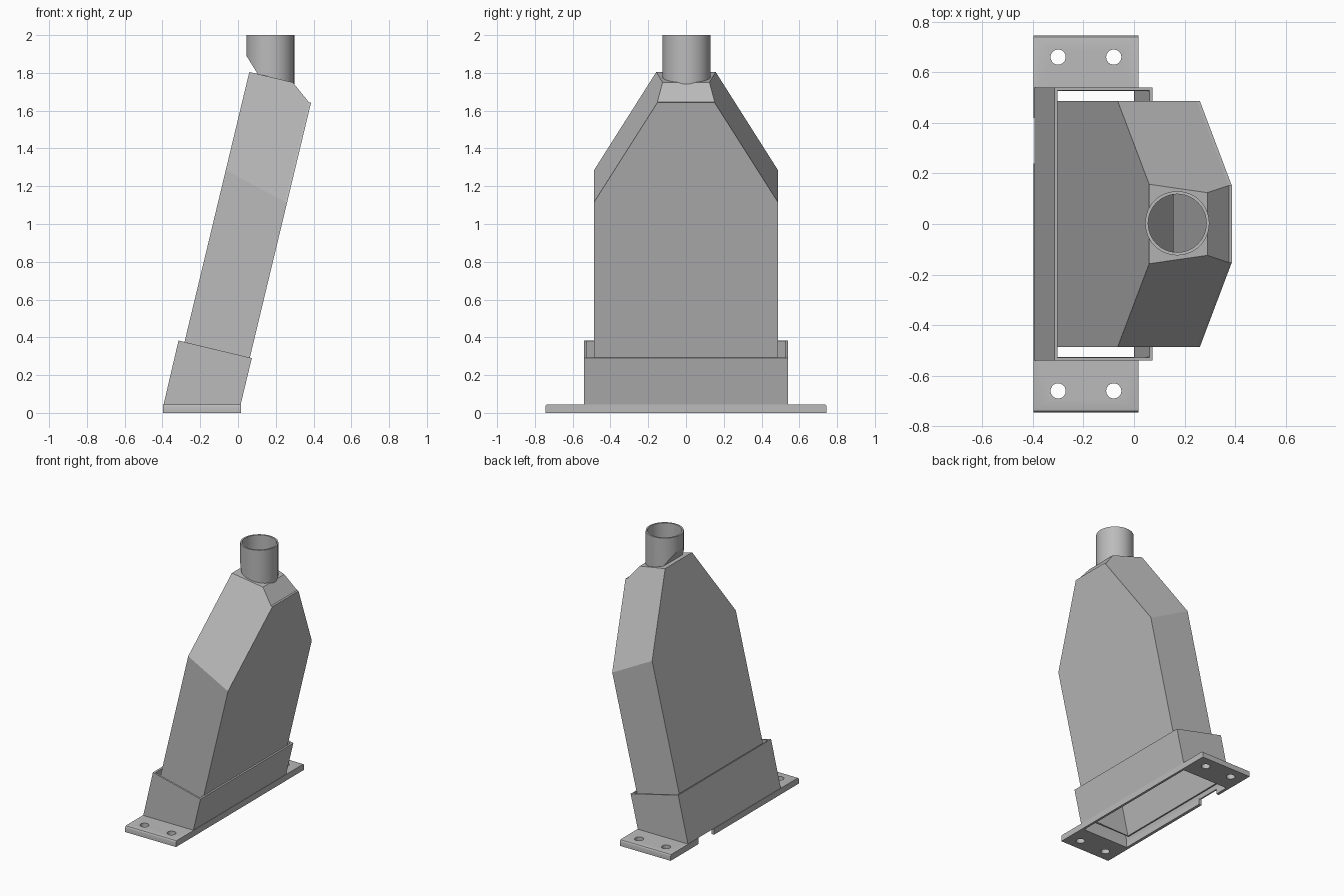
import bpy, bmesh, math
from mathutils import Matrix, Vector

cube = bpy.data.objects.get("Cube")
if cube:
    bpy.data.objects.remove(cube, do_unlink=True)

grey = bpy.data.materials.new("painted grey metal")
grey.use_nodes = True
grey.diffuse_color = (0.5, 0.5, 0.5, 1)
grey.node_tree.nodes["Principled BSDF"].inputs["Base Color"].default_value = (0.5, 0.5, 0.5, 1)

LEAN = 0.24       # sideways run per unit of height
WALL = 0.013


def finish(name, bm, recalc=True):
    if recalc:
        bmesh.ops.recalc_face_normals(bm, faces=bm.faces[:])
    me = bpy.data.meshes.new(name)
    bm.to_mesh(me)
    bm.free()
    ob = bpy.data.objects.new(name, me)
    bpy.context.collection.objects.link(ob)
    me.materials.append(grey)
    return ob


def from_faces(name, faces, recalc=True):
    bm = bmesh.new()
    for f in faces:
        bm.faces.new([bm.verts.new(p) for p in f])
    bmesh.ops.remove_doubles(bm, verts=bm.verts[:], dist=0.0005)
    return finish(name, bm, recalc)


def box(name, x0, x1, y0, y1, z0, z1):
    bm = bmesh.new()
    bmesh.ops.create_cube(bm, size=1)
    for v in bm.verts:
        v.co = Vector(((x0 + x1) / 2 + v.co.x * (x1 - x0),
                       (y0 + y1) / 2 + v.co.y * (y1 - y0),
                       (z0 + z1) / 2 + v.co.z * (z1 - z0)))
    return finish(name, bm)


def cylinder(name, x, y, r, z0, z1, caps=True, slant=False, sides=48):
    bm = bmesh.new()
    bmesh.ops.create_cone(bm, cap_ends=caps, segments=sides, radius1=r, radius2=r,
                          depth=z1 - z0, matrix=Matrix.Translation((x, y, (z0 + z1) / 2)))
    if slant:   # slanted cut where the pipe overhangs the back, closed by a plate
        cut = bmesh.ops.bisect_plane(bm, geom=bm.verts[:] + bm.edges[:] + bm.faces[:],
                                     plane_co=(0.045, 0, 1.89), plane_no=(-0.105, 0, -0.065),
                                     clear_outer=True)["geom_cut"]
        rim = sorted((v for v in cut if isinstance(v, bmesh.types.BMVert)),
                     key=lambda v: math.atan2(v.co.y, x - v.co.x))
        bm.faces.new(rim)
    return finish(name, bm)


def apply_modifiers(ob):
    bpy.context.view_layer.update()
    dg = bpy.context.evaluated_depsgraph_get()
    me = bpy.data.meshes.new_from_object(ob.evaluated_get(dg))
    ob.modifiers.clear()
    ob.data = me


def thicken(ob, offset=-1, wall=WALL):
    m = ob.modifiers.new("thickness", "SOLIDIFY")
    m.thickness, m.offset, m.use_even_offset = wall, offset, True
    apply_modifiers(ob)


def cut(ob, cutter):
    cutter.hide_render = True
    m = ob.modifiers.new("cut", "BOOLEAN")
    m.operation, m.solver, m.object = "DIFFERENCE", "EXACT", cutter
    apply_modifiers(ob)
    bpy.data.objects.remove(cutter, do_unlink=True)


def smooth(ob):
    bpy.ops.object.select_all(action="DESELECT")
    ob.select_set(True)
    bpy.context.view_layer.objects.active = ob
    bpy.ops.object.shade_smooth_by_angle(angle=math.radians(30))


# Base plate: rounded ends, bolt holes, central opening with an edge notch
base = box("base_plate", -0.397, 0.017, -0.745, 0.745, 0, 0.045)
bm = bmesh.new()
bm.from_mesh(base.data)
ends = [e for e in bm.edges if all(v.co.z > 0.04 for v in e.verts)
        and abs(e.verts[0].co.y - e.verts[1].co.y) < 0.01]
bmesh.ops.bevel(bm, geom=ends, offset=0.012, segments=3, profile=0.5, affect="EDGES")
bm.to_mesh(base.data)
bm.free()
cut(base, box("opening", -0.375, 0.0, -0.525, 0.525, -0.1, 0.2))
cut(base, box("notch", -0.5, -0.35, 0.24, 0.42, -0.1, 0.2))
for hx in (-0.30, -0.08):
    for hy in (-0.66, 0.66):
        cut(base, cylinder("bolt_hole", hx, hy, 0.03, -0.1, 0.2, sides=32))
smooth(base)


# Leaning socket collar, open at top and bottom
def back_front(z_back, z_front, x_back, x_front, y):
    return (x_back, y, z_back), (x_front, y, z_front)


W = 0.54
low = back_front(0.044, 0.044, -0.394, 0.014, -W) + back_front(0.044, 0.044, -0.394, 0.014, W)
top = back_front(0.383, 0.29, -0.315, 0.073, -W) + back_front(0.383, 0.29, -0.315, 0.073, W)
ring = (0, 1, 3, 2)
collar = from_faces("socket_collar", [
    (low[a], low[b], top[b], top[a]) for a, b in zip(ring, ring[1:] + ring[:1])])
thicken(collar)


# Leaning hollow body
def back(y, z):
    return (0.06 + LEAN * (z - 1.805), y, z)


def front(y, z):
    return (0.375 + LEAN * (z - 1.645), y, z)


def outline(side, z_shoulder, z_top, half_top):
    half = [(0.487, 0.06), (0.487, z_shoulder), (half_top, z_top)]
    return [side(y, z) for y, z in half] + [side(-y, z) for y, z in reversed(half)]


def flip(face):
    return [(x, -y, z) for x, y, z in face]


b = outline(back, 1.285, 1.805, 0.157)
f = outline(front, 1.118, 1.645, 0.152)
ridge = (0.29, 0.124, 1.75)
ridge_r = (0.29, -0.124, 1.75)
side_wall = [b[0], f[0], f[1], b[1]]
shoulder = [b[1], f[1], f[2], ridge, b[2]]
body = from_faces("hollow_body", [
    b, f, side_wall, flip(side_wall), shoulder, flip(shoulder),
    [b[2], ridge, ridge_r, b[3]],
    [ridge, f[2], f[3], ridge_r]])
thicken(body)
cut(body, cylinder("bore", 0.17, 0.003, 0.117, 1.62, 2.2, slant=True))

# Front cover sheet standing slightly proud of the body
cover = from_faces("front_cover", [f], recalc=False)
if cover.data.polygons[0].normal.x < 0:
    cover.data.flip_normals()
thicken(cover, offset=1, wall=0.012)

# Upright pipe with its back edge cut on a slant
pipe = cylinder("top_pipe", 0.171, 0.003, 0.127, 1.725, 2.0, caps=False, slant=True)
thicken(pipe, wall=0.012)
smooth(pipe)
